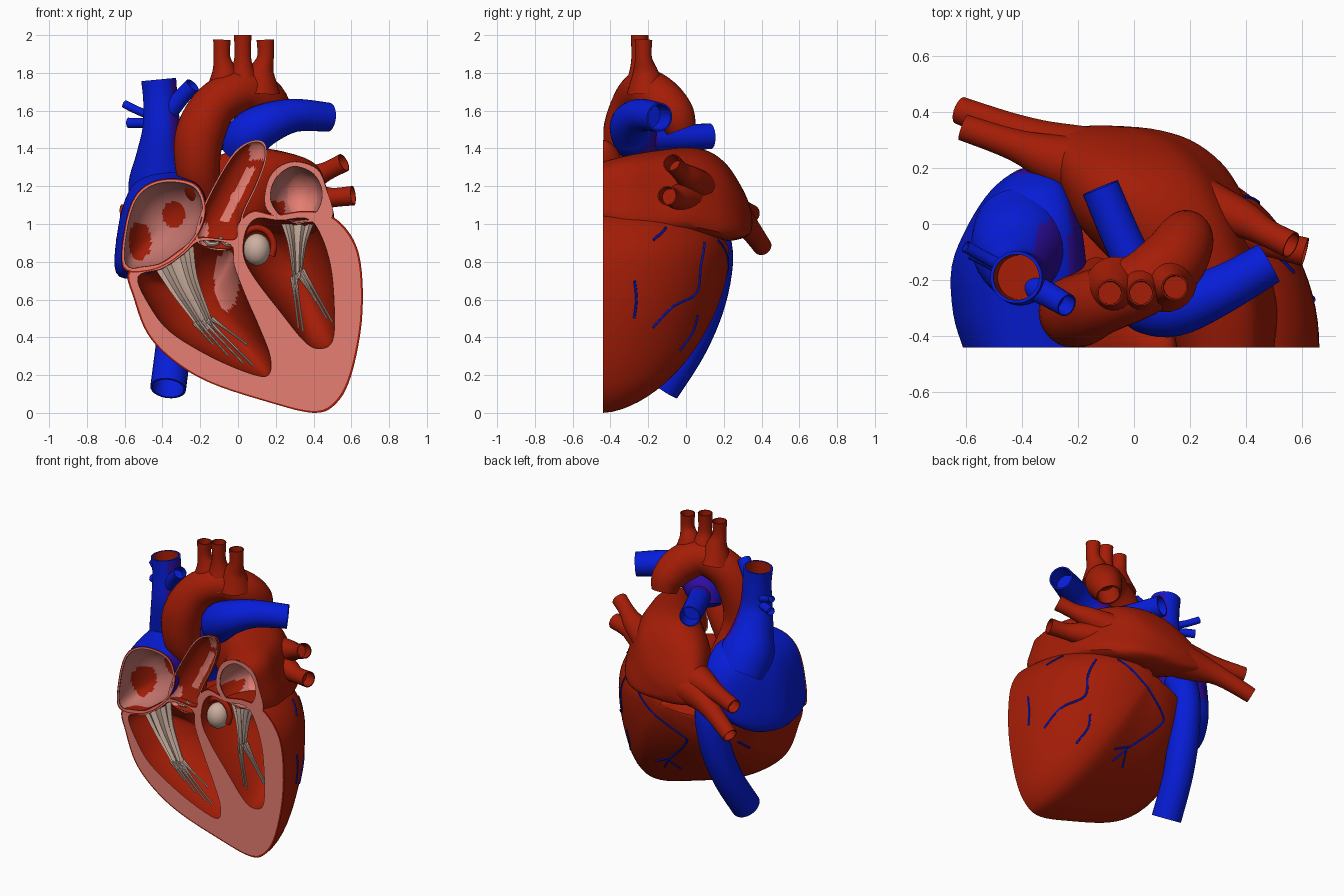
import bpy, bmesh, math
from mathutils import Vector
from mathutils.bvhtree import BVHTree

if "Cube" in bpy.data.objects:
    bpy.data.objects.remove(bpy.data.objects["Cube"])

CUT = -0.44  # plane where the heart is sliced open


def mat(name, col):
    m = bpy.data.materials.new(name)
    m.diffuse_color = (*col, 1)
    m.use_nodes = True
    m.node_tree.nodes["Principled BSDF"].inputs["Base Color"].default_value = m.diffuse_color
    return m


RED, BLUE, PINK, BEIGE, VIOLET, MAUVE = range(6)
MATS = [mat("muscle_red", (0.37, 0.012, 0.002)), mat("vein_blue", (0.002, 0.012, 0.69)),
        mat("cut_pink", (0.79, 0.21, 0.17)), mat("valve_beige", (0.60, 0.43, 0.35)),
        mat("seam_violet", (0.03, 0.004, 0.36)), mat("chamber_mauve", (0.54, 0.17, 0.15))]


def spline(pts, n=5, closed=False):
    """Smooth Catmull-Rom resampling of points of any dimension."""
    out, k = [], len(pts)
    at = lambda i: pts[i % k] if closed else pts[min(max(i, 0), k - 1)]
    for i in range(k if closed else k - 1):
        a, b, c, d = at(i - 1), at(i), at(i + 1), at(i + 2)
        for s in range(n):
            t = s / n
            out.append(tuple(0.5 * (2 * q + (r - p) * t + (2 * p - 5 * q + 4 * r - s4) * t * t
                                    + (3 * q - p - 3 * r + s4) * t ** 3)
                             for p, q, r, s4 in zip(a, b, c, d)))
    return out if closed else out + [tuple(pts[-1])]


def finish(bm, name, rule, flip=False, recalc=True):
    if recalc:
        bmesh.ops.recalc_face_normals(bm, faces=bm.faces)
    if flip:
        bmesh.ops.reverse_faces(bm, faces=bm.faces)
    for f in bm.faces:
        f.smooth = True
        f.material_index = rule(f.calc_center_median()) if callable(rule) else rule
    me = bpy.data.meshes.new(name)
    bm.to_mesh(me)
    bm.free()
    for m in MATS:
        me.materials.append(m)
    ob = bpy.data.objects.new(name, me)
    bpy.context.collection.objects.link(ob)
    return ob


def loft(name, rings, rule, caps=(False, False), flip=False):
    bm = bmesh.new()
    vs = [[bm.verts.new(p) for p in r] for r in rings]
    n = len(rings[0])
    for a, b in zip(vs, vs[1:]):
        for i in range(n):
            bm.faces.new((a[i], a[(i + 1) % n], b[(i + 1) % n], b[i]))
    if caps[0]:
        bm.faces.new(vs[0])
    if caps[1]:
        bm.faces.new(vs[-1])
    return finish(bm, name, rule, flip)


def dome(name, outline, center, depth, rule, p=2.0, p_down=None, flip=False, steps=22):
    """Bowl behind the cut plane, shrinking from an outline to a centre; p sets its fullness."""
    rings = []
    for k in range(steps):
        d, ring = math.sin(k / steps * math.pi / 2), []
        for x, z in outline:
            dx, dz = x - center[0], z - center[1]
            down = max(0, -dz / math.hypot(dx, dz))
            q = p + ((p_down or p) - p) * down ** 1.5
            s = (1 - d ** q) ** (1 / q)
            ring.append((center[0] + dx * s, CUT + depth * d, center[1] + dz * s))
        rings.append(ring)
    return loft(name, rings, rule, (False, True), flip)


def blob(name, outline, stations, rule):
    """Loft along y; each station is (y, centre x, centre z, half width, half height)."""
    xs, zs = zip(*outline)
    cx, cz = (min(xs) + max(xs)) / 2, (min(zs) + max(zs)) / 2
    hx, hz = (max(xs) - min(xs)) / 2, (max(zs) - min(zs)) / 2
    rings = [[(sx + (x - cx) / hx * rx, y, sz + (z - cz) / hz * rz) for x, z in outline]
             for y, sx, sz, rx, rz in spline(stations, 4)]
    return loft(name, rings, rule, (False, True))


def tube(name, pts, mi, inner=None, sides=20, n=5):
    """Tube through (x, y, z, radius) points; the far end is hollow when inner is given."""
    path = spline(pts, n)
    P = [Vector(p[:3]) for p in path]
    rings, up = [], None

    def ring(c, t, r):
        u = (up - t * up.dot(t)).normalized()
        w = t.cross(u)
        vs = [c + (u * math.cos(a) + w * math.sin(a)) * r
              for a in (2 * math.pi * i / sides for i in range(sides))]
        return [(v.x, max(v.y, CUT + 0.002), v.z) for v in vs]
    for i, c in enumerate(P):
        t = (P[min(i + 1, len(P) - 1)] - P[max(i - 1, 0)]).normalized()
        up = up or t.orthogonal()
        up = (up - t * up.dot(t)).normalized()
        rings.append(ring(c, t, path[i][3]))
    outer = (len(rings) - 1) * sides
    if inner is not None:
        r = path[-1][3]
        rings += [ring(P[-1], t, r * .88), ring(P[-1] - t * r * 1.4, t, r * .85)]
    ob = loft(name, rings, mi, (True, True))
    if inner is not None:
        for f in ob.data.polygons:
            if outer + sides <= f.index:
                f.material_index = inner
    return ob


def cut_face(name, outline, holes, y, mi=PINK):
    """Flat sliced wall with cavity holes."""
    bm = bmesh.new()
    edges = []
    for loop in [outline] + holes:
        vs = [bm.verts.new((x, y, z)) for x, z in loop]
        edges += [bm.edges.new((vs[i - 1], vs[i])) for i in range(len(vs))]
    bmesh.ops.triangle_fill(bm, use_beauty=True, use_dissolve=False, edges=edges, normal=(0, -1, 0))
    return finish(bm, name, mi, recalc=False)


def scaled(loop, c, s):
    return [(c[0] + (x - c[0]) * s, c[1] + (z - c[1]) * s) for x, z in loop]


def oval(c, x, z, rx, rz):
    return ((c.x - x) / rx) ** 2 + ((c.z - z) / rz) ** 2 < 1


# Sliced outlines in x, z
C = lambda pts: spline(pts, 5, True)
wall = C([(-.58, .75), (-.55, .6), (-.48, .42), (-.35, .28), (-.15, .16), (.15, .06), (.4, 0), (.52, .05),
          (.6, .2), (.655, .48), (.655, .75), (.61, .92), (.5, 1.04), (.36, 1.07), (.2, 1.05), (.08, 1.07),
          (.0, 1.0), (-.02, .92), (-.2, .93), (-.3, .87), (-.42, .79)])
rv = C([(-.53, .72), (-.47, .57), (-.36, .43), (-.15, .3), (.06, .21), (.16, .2), (.17, .3), (.11, .46),
        (.04, .62), (-.02, .78), (-.04, .89), (-.2, .91), (-.29, .84), (-.4, .765)])
lv = C([(.03, .83), (.09, .71), (.22, .54), (.35, .38), (.43, .34), (.5, .38), (.51, .55), (.49, .78),
        (.43, .96), (.36, 1.03), (.22, 1.02), (.1, 1.03), (.04, .96)])
ra_out = C([(-.61, .77), (-.6, .98), (-.55, 1.14), (-.46, 1.22), (-.33, 1.24), (-.21, 1.2), (-.17, 1.07),
            (-.22, .93), (-.34, .81), (-.48, .75)])
ra_mid, ra_in = scaled(ra_out, (-.4, 1.0), .97), scaled(ra_out, (-.4, 1.0), .925)
la_out = C([(.15, 1.08), (.15, 1.2), (.2, 1.29), (.3, 1.33), (.42, 1.29), (.47, 1.18), (.5, 1.04), (.38, 1.01),
            (.25, 1.02)])
la_in = C([(.175, 1.12), (.18, 1.2), (.22, 1.265), (.3, 1.305), (.4, 1.265), (.445, 1.17), (.42, 1.07), (.33, 1.0),
           (.23, 1.04)])
pt_out = C([(-.22, .91), (-.2, 1.05), (-.12, 1.22), (-.02, 1.38), (.07, 1.44), (.14, 1.43), (.15, 1.34), (.1, 1.2),
            (.03, 1.05), (.0, .9), (-.1, .87)])
pt_in = C([(-.205, .905), (-.19, 1.045), (-.11, 1.22), (-.015, 1.37), (.07, 1.43), (.133, 1.42), (.14, 1.34),
           (.09, 1.2), (.02, 1.05), (-.01, .9), (-.1, .86)])

# Ventricles: outer muscle, sliced wall with a thin red edge, and two cavities
ventricles = dome("ventricles", wall, (.04, .85), .67, RED, 2.1, 1.66)
wall_in = scaled(wall, (.04, .6), .983)
cut_face("ventricle_skin_edge", wall, [wall_in], CUT, RED)
cut_face("ventricle_wall", wall_in, [rv, lv], CUT)
dome("right_ventricle_cavity", rv, (-.15, .6), .3,
     lambda c: PINK if oval(c, -.06, .7, .065, .16) else RED, flip=True)
dome("left_ventricle_cavity", lv, (.3, .75), .33, RED, flip=True)

# Right atrium
blob("right_atrium", ra_out, [(CUT, -.39, .995, .22, .245), (-.32, -.405, .99, .24, .27),
     (-.15, -.41, 1.0, .24, .29), (0, -.39, 1.01, .2, .28), (.12, -.37, 1.01, .14, .21),
     (.19, -.35, 1.0, .07, .1), (.205, -.34, 1.0, .01, .02)],
     lambda c: VIOLET if c.x > -.23 and c.z > 1.0 or c.y > .18 else BLUE)
cut_face("right_atrium_skin_edge", ra_out, [ra_mid], CUT - .002, RED)
cut_face("right_atrium_rim", ra_mid, [ra_in], CUT - .002)
dome("right_atrium_cavity", ra_in, (-.41, .98), .22,
     lambda c: RED if oval(c, -.52, .91, .06, .1) or oval(c, -.34, 1.05, .06, .07) else MAUVE, flip=True)

# Left atrium
blob("left_atrium", la_out, [(CUT, .325, 1.17, .175, .16), (-.3, .3, 1.16, .21, .205), (-.15, .21, 1.165, .27, .225),
     (0, .12, 1.175, .32, .23), (.12, .06, 1.155, .32, .23), (.22, .01, 1.11, .3, .2), (.3, -.05, 1.055, .25, .13),
     (.34, -.1, 1.02, .16, .07), (.352, -.12, 1.01, .01, .01)], RED)
cut_face("left_atrium_rim", la_out, [la_in], CUT - .003)
dome("left_atrium_cavity", la_in, (.31, 1.15), .2,
     lambda c: RED if c.x < .25 and c.z < 1.12 else PINK if oval(c, .34, 1.15, .08, .12) else MAUVE, flip=True)

# Sliced pulmonary trunk
dome("pulmonary_trunk_outer", pt_out, (-.03, 1.17), .13, RED)
cut_face("pulmonary_trunk_rim", pt_out, [pt_in], CUT - .001)
dome("pulmonary_trunk_cavity", pt_in, (-.03, 1.15), .08,
     lambda c: PINK if 0 < c.x + .03 - .5 * (c.z - 1.15) < .05 and 1.02 < c.z < 1.3 or c.z > 1.34 and c.x > .06
     or c.x < -.16 and c.z < 1 else RED, flip=True)

# Aorta with three branches
tube("aorta", [(-.12, -.18, 1.05, .07), (-.19, -.27, 1.2, .105), (-.215, -.31, 1.32, .12), (-.2, -.31, 1.48, .13),
               (-.12, -.275, 1.63, .12), (.02, -.22, 1.705, .115), (.13, -.14, 1.66, .12), (.18, -.06, 1.58, .105),
               (.185, -.025, 1.5, .08)], RED, RED, 28)
for i, (x, y, top, lean) in enumerate([(-.085, -.245, 1.975, .02), (.025, -.245, 2.0, 0), (.145, -.225, 1.975, -.03)]):
    tube(f"aortic_branch_{i + 1}", [(x + lean, y + .02, 1.7, .11), (x + lean * .7, y + .01, 1.8, .07),
                                    (x, y, 1.88, .045), (x, y, top, .047)], RED, RED)

# Pulmonary arteries
tube("left_pulmonary_artery", [(.0, -.23, 1.37, .09), (.05, -.27, 1.46, .12), (.15, -.29, 1.53, .11),
                               (.3, -.24, 1.575, .088), (.48, -.14, 1.565, .077)],
     lambda c: VIOLET if c.y > -.24 and c.x < .15 else BLUE, BLUE, 24)
tube("right_pulmonary_artery", [(.08, -.3, 1.45, .07), (-.03, -.08, 1.455, .07), (-.12, .13, 1.465, .068)],
     lambda c: VIOLET if c.y < -.14 else BLUE, BLUE)

# Great veins, the upper one flaring into the atrium
tube("upper_vena_cava", [(-.4, -.02, 1.1, .17), (-.41, -.09, 1.22, .17), (-.41, -.15, 1.36, .13),
                         (-.405, -.19, 1.5, .102), (-.41, -.19, 1.65, .092), (-.42, -.19, 1.765, .093)],
     lambda c: VIOLET if c.x > -.36 + max(0, 1.42 - c.z) * .4 and 1.2 < c.z < 1.75 else BLUE, RED, 32)
tube("upper_vein_right_branch", [(-.39, -.21, 1.56, .05), (-.31, -.25, 1.66, .045), (-.24, -.29, 1.735, .042)], BLUE, BLUE)
tube("upper_vein_left_branch", [(-.45, -.16, 1.57, .025), (-.53, -.12, 1.6, .022), (-.6, -.08, 1.635, .022)], BLUE, BLUE, 12)
tube("middle_vein_left_branch", [(-.45, -.17, 1.53, .03), (-.52, -.13, 1.535, .027), (-.58, -.1, 1.535, .028)], BLUE, BLUE, 12)
tube("lower_vena_cava", [(-.29, .1, 1.0, .1), (-.29, .155, .84, .095), (-.31, .115, .6, .098),
                         (-.34, .02, .36, .095), (-.37, -.125, .13, .095)], BLUE, BLUE, 24)

# Lung veins entering the left atrium
for name, pts in {
        "right_lung_vein_lower": [(0, .2, 1.06, .13), (-.25, .26, 1.03, .1), (-.42, .33, .98, .062), (-.62, .405, .88, .05)],
        "right_lung_vein_upper": [(0, .16, 1.1, .14), (-.25, .22, 1.09, .1), (-.42, .28, 1.08, .058), (-.61, .345, 1.055, .048)],
        "left_lung_vein_upper": [(.22, .08, 1.18, .1), (.38, .02, 1.24, .07), (.47, -.03, 1.28, .05), (.56, -.075, 1.325, .05)],
        "left_lung_vein_lower": [(.22, .04, 1.13, .12), (.4, -.03, 1.14, .075), (.5, -.07, 1.14, .052), (.61, -.1, 1.15, .052)]}.items():
    tube(name, pts, RED, RED)

# Valve leaflets as thin tapering sheets with tendon cords below
for side, left, right, ends in [
        ("right", [(-.44, .765), (-.35, .63), (-.25, .5), (-.2, .43)], [(-.235, .885), (-.215, .72), (-.15, .53), (-.12, .45)],
         [(-.13, .36), (-.05, .3), (.03, .26), (.08, .25), (.05, .36)]),
        ("left", [(.23, 1.0), (.262, .9), (.285, .75), (.29, .66)], [(.4, 1.0), (.365, .9), (.345, .78), (.335, .72)],
         [(.32, .45), (.345, .43), (.45, .54), (.47, .5), (.5, .48)])]:
    a, b = spline(left, 4), spline(right, 4)
    rings = []
    for k, ((x, z), (u, w)) in enumerate(zip(a, b)):
        lerp = lambda t: (x + (u - x) * t, z + (w - z) * t)
        row = [(*lerp(t / 8), -.405 + .012 * math.sin(t * 2.4)) for t in range(9)]
        rings.append([(p, y, q) for p, q, y in row] + [(p, y + .008, q) for p, q, y in reversed(row)])
    loft(f"{side}_valve_leaflet", rings, BEIGE, (True, True))
    for i, (u, w) in enumerate(ends):
        (x, z), (m, n) = a[-4], b[-4]
        x, z = x + (m - x) * i / 4, z + (n - z) * i / 4
        tube(f"{side}_valve_cord_{i + 1}", [(x, -.4, z, .014), (x + (u - x) * .4, -.4, z + (w - z) * .4, .007),
                                            (u, -.39, w, .006)], BEIGE, sides=8)

# Aortic valve: a beige bulb in a red collar, and pulmonary valve leaflets
bm = bmesh.new()
bmesh.ops.create_uvsphere(bm, u_segments=24, v_segments=14, radius=.072)
for v in bm.verts:
    v.co = (v.co.x + .1, v.co.y - .36, v.co.z * 1.18 + .865)
finish(bm, "aortic_valve", BEIGE)
tube("aortic_valve_collar", [(.1 + .09 * math.cos(a), -.36, .88 + .1 * math.sin(a), .018)
                             for a in (math.pi * k / 6 for k in range(-1, 8))], RED, sides=10, n=3)
for i in range(2):
    tube(f"pulmonary_valve_leaflet_{i + 1}", [(-.19 + .09 * i, -.42, .93, .01), (-.15 + .09 * i, -.41, .895, .014),
                                              (-.1 + .09 * i, -.42, .9, .01)], BEIGE, sides=8)

# Surface veins laid over the muscle
tree = BVHTree.FromPolygons([v.co for v in ventricles.data.vertices],
                            [tuple(p.vertices) for p in ventricles.data.polygons])
for i, line in enumerate([
        [(.42, .13, .92), (.46, .1, .78), (.47, .08, .63), (.57, -.05, .56), (.6, -.17, .45)],
        [(.28, .18, .92), (.12, .18, .8), (-.08, .17, .66), (-.1, .15, .58), (.1, .05, .38)],
        [(.1, .05, .38), (.17, -.02, .31)], [(.08, .06, .4), (.2, .03, .36)], [(.1, .05, .38), (.06, -.03, .29)],
        [(.4, .05, .52), (.38, 0, .44), (.43, -.05, .34)], [(-.4, 0, .62), (-.44, -.08, .55)],
        [(.58, -.17, .92), (.56, -.12, .97), (.5, -.1, .99)], [(.65, -.27, .7), (.65, -.26, .6), (.65, -.27, .5)]]):
    pts = [(*tree.find_nearest(Vector(p))[0], .007) for p in spline(line, 5)]
    tube(f"surface_vein_{i + 1}", pts, BLUE, sides=6, n=1)

bpy.ops.object.select_all(action='SELECT')
bpy.context.view_layer.objects.active = ventricles
bpy.ops.object.shade_smooth_by_angle(angle=math.radians(40))
